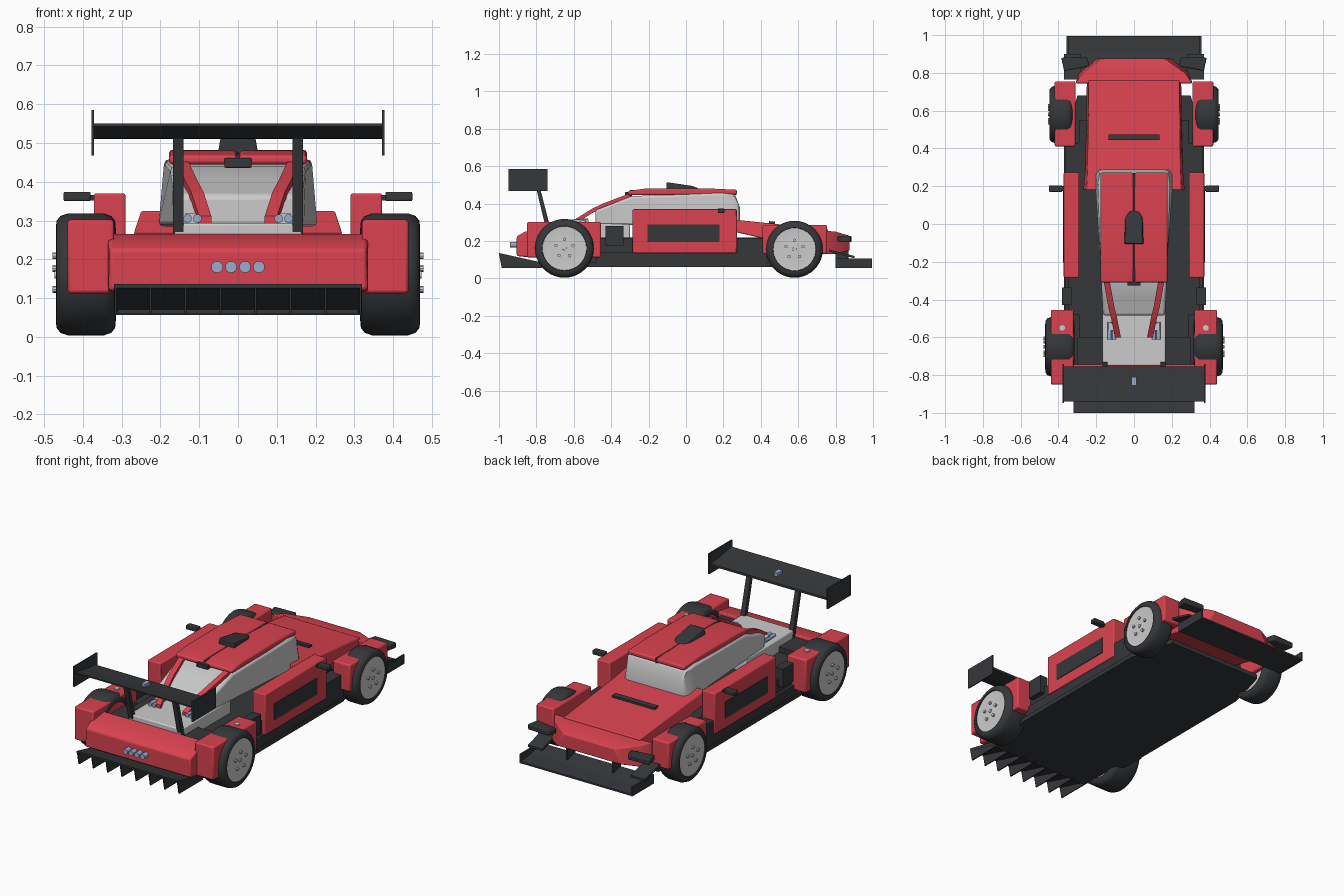
import bpy, bmesh
from math import radians, cos, sin, pi, atan2, hypot

if "Cube" in bpy.data.objects:
    bpy.data.objects.remove(bpy.data.objects["Cube"])


def material(name, col):
    m = bpy.data.materials.new(name)
    m.diffuse_color = (*col, 1)
    m.use_nodes = True
    m.node_tree.nodes["Principled BSDF"].inputs["Base Color"].default_value = m.diffuse_color
    return m


RED = material("red_paint", (0.70, 0.055, 0.08))
DARK = material("dark_plastic", (0.035, 0.038, 0.042))
BLUE = material("lamp_blue", (0.32, 0.42, 0.62))


def finish(bm, name, mat=None, bevel=0, mirror=False, smooth=False):
    bmesh.ops.recalc_face_normals(bm, faces=bm.faces)
    me = bpy.data.meshes.new(name)
    bm.to_mesh(me)
    bm.free()
    ob = bpy.data.objects.new(name, me)
    bpy.context.collection.objects.link(ob)
    if mat:
        me.materials.append(mat)
    if mirror:
        ob.modifiers.new("mirror", "MIRROR")
    if bevel:
        b = ob.modifiers.new("bevel", "BEVEL")
        b.width, b.segments, b.limit_method = bevel, 2, 'ANGLE'
    if smooth or bevel:
        bpy.ops.object.select_all(action='DESELECT')
        ob.select_set(True)
        bpy.context.view_layer.objects.active = ob
        bpy.ops.object.shade_smooth_by_angle(angle=radians(35))
    return ob


def skin(rings, closed=False):
    """Bridge equal-length rings of points; cap the ends unless closed."""
    bm = bmesh.new()
    vs = [[bm.verts.new(p) for p in r] for r in rings]
    n, k = len(vs), len(vs[0])
    for i in range(n if closed else n - 1):
        a, b = vs[i], vs[(i + 1) % n]
        for j in range(k):
            bm.faces.new((a[j], a[(j + 1) % k], b[(j + 1) % k], b[j]))
    if not closed:
        bm.faces.new(vs[0])
        bm.faces.new(vs[-1])
    return bm


def prism(name, prof, x0, x1, mat=None, **kw):
    """Side profile of (y, z) points extruded along x."""
    return finish(skin([[(x, y, z) for y, z in prof] for x in (x0, x1)]), name, mat, **kw)


def box(name, x0, x1, y0, y1, z0, z1, mat=None, **kw):
    return prism(name, [(y0, z0), (y1, z0), (y1, z1), (y0, z1)], x0, x1, mat, **kw)


def loft(name, secs, mat=None, **kw):
    """Trapezoid sections (y, half width bottom, half width top, z bottom, z top)."""
    return finish(skin([[(-b, y, z0), (b, y, z0), (t, y, z1), (-t, y, z1)]
                        for y, b, t, z0, z1 in secs]), name, mat, **kw)


def plan(name, pts, z0, z1, mat=None, **kw):
    """Outline of (x, y) points extruded upward."""
    return finish(skin([[(x, y, z) for x, y in pts] for z in (z0, z1)]), name, mat, **kw)


def lathe_x(name, prof, y, z, mat=None, n=40):
    """Closed profile of (x, radius) points spun about a wheel axle."""
    rings = [[(x, y + r * cos(a), z + r * sin(a)) for x, r in prof]
             for a in (2 * pi * i / n for i in range(n))]
    return finish(skin(rings, True), name, mat, mirror=True, smooth=True)


def rod(name, x, y0, y1, z, r, mat=None, **kw):
    return finish(skin([[(x + r * cos(a), y, z + r * sin(a)) for a in
                         (pi * i / 8 for i in range(16))] for y in (y0, y1)]),
                  name, mat, smooth=True, **kw)


# floor, tub and rear shelf
plan("floor", [(-.31, -.8), (.31, -.8), (.37, -.5), (.37, .42), (.3, .68),
               (-.3, .68), (-.37, .42), (-.37, -.5)], .06, .085, DARK)
box("tub", -.29, .29, -.62, .55, .08, .22, DARK)
box("sill", .28, .365, -.48, .43, .08, .14, DARK, mirror=True)
box("front_sill", .28, .365, .2, .43, .08, .215, DARK, mirror=True)
box("rear_sill", .28, .35, -.48, -.25, .08, .215, DARK, mirror=True)
box("rear_shelf", -.3, .3, -.76, -.6, .09, .25, DARK)
box("engine_deck", -.167, .167, -.75, -.3, .2, .293, bevel=.006)

# wheels
for tag, y, r, xi, xo in (("rear", -.65, .157, .315, .47), ("front", .58, .152, .325, .448)):
    z = r + .004
    lathe_x(tag + "_tyre", [(xi, r * .74), (xi + .002, r * .88), (xi + .012, r * .96), (xi + .03, r),
                            (xo - .03, r), (xo - .012, r * .96), (xo - .002, r * .88), (xo, r * .76),
                            (xo - .012, r * .73)], y, z, DARK)
    lathe_x(tag + "_rim", [(xi + .01, .001), (xi + .01, r * .75), (xo - .004, r * .76),
                           (xo - .006, r * .7), (xo - .001, r * .3), (xo - .001, .001)], y, z)
    for i in range(5):
        a = 2 * pi * i / 5 + .3
        lathe_x(tag + "_wheel_bolt", [(xo - .01, .0005), (xo - .01, .009), (xo + .008, .009), (xo + .008, .0005)],
                y + .048 * cos(a), z + .048 * sin(a), n=10)
    lathe_x(tag + "_hub_cap", [(xo - .01, .0005), (xo - .01, .012), (xo + .004, .01), (xo + .004, .0005)],
            y, z, n=12)

# fenders, doors and their fittings
box("rear_fender", .32, .44, -.85, -.455, .112, .302, RED, mirror=True, bevel=.008)
box("front_fender", .31, .42, .41, .755, .13, .285, RED, mirror=True, bevel=.008)
box("door", .29, .372, -.285, .272, .135, .37, RED, mirror=True, bevel=.006)
box("door_panel", .36, .376, -.205, .18, .195, .288, DARK, mirror=True)
box("mirror_arm", .36, .39, .175, .2, .352, .366, DARK, mirror=True)
box("mirror", .38, .45, .17, .205, .35, .374, DARK, mirror=True, bevel=.004)
box("side_intake", .33, .38, -.43, -.335, .175, .28, DARK, mirror=True)
plan("fuel_cap", [(.38 + .015 * cos(pi * i / 6), -.55 + .015 * sin(pi * i / 6)) for i in range(12)],
     .295, .309, mirror=True)

# hood and nose
loft("hood", [(.18, .27, .25, .265, .325), (.30, .258, .245, .24, .31), (.76, .25, .24, .13, .262)],
     RED, bevel=.005)
loft("nose", [(.745, .31, .31, .13, .255), (.80, .29, .27, .13, .25), (.875, .2, .16, .15, .228)],
     RED, bevel=.005)
prism("hood_vent", [(.445, .28), (.475, .277), (.475, .303), (.445, .306)], -.135, .135, DARK)
plan("headlight", [(.235, .835), (.37, .81), (.385, .88), (.25, .885)], .195, .228, DARK,
     mirror=True, bevel=.006)
prism("canard", [(.765, .155), (.9, .12), (.9, .108), (.765, .143)], .28, .37, DARK, mirror=True)

# front splitter
prism("splitter", [(.805, .056), (.995, .056), (.995, .066), (.9, .075), (.805, .1)], -.355, .355, DARK)
box("splitter_end", .348, .357, .8, .995, .055, .107, DARK, mirror=True)
box("splitter_mount", .14, .15, .8, .87, .08, .17, DARK, mirror=True)

# cabin glass, roof halves, scoop
loft("cabin_glass", [(-.485, .16, .165, .285, .365), (-.38, .165, .17, .285, .405),
                     (-.29, .17, .175, .285, .44), (.19, .205, .19, .285, .458),
                     (.262, .205, .182, .285, .45), (.288, .19, .175, .285, .38)], bevel=.012)
prism("roof_half", [(-.31, .445), (-.31, .468), (-.22, .48), (.1, .482), (.272, .474), (.272, .448)],
      .003, .178, RED, mirror=True, bevel=.008)
box("roof_seam", -.005, .005, -.3, .27, .445, .472, DARK)
loft("roof_scoop", [(-.105, .052, .045, .472, .515), (.03, .05, .04, .472, .495),
                    (.068, .03, .025, .472, .482)], DARK, bevel=.005)
box("rear_camera", -.035, .035, -.325, -.29, .436, .461, DARK, bevel=.003)

# red rails running down from the roof to the engine deck
finish(skin([[(x - .016, y, z - .012), (x + .016, y, z - .012), (x + .016, y, z + .012), (x - .016, y, z + .012)]
             for x, y, z in ((.085, -.60, .3), (.105, -.5, .362), (.12, -.44, .39), (.145, -.3, .443))]),
       "rear_rail", RED, mirror=True)
for x in (.105, .13):
    rod("exhaust", x, -.612, -.52, .305, .011, BLUE, mirror=True)
box("exhaust_mount", .1, .135, -.565, -.525, .29, .32, mirror=True)

# rear bumper and lamps
loft("rear_bumper", [(-.905, .335, .33, .12, .225), (-.86, .335, .335, .115, .25),
                     (-.745, .34, .34, .115, .267)], RED, bevel=.008)
for i in range(4):
    rod("tail_lamp", -.054 + .036 * i, -.942, -.89, .18, .015, BLUE)

# diffuser
prism("diffuser", [(-1, .136), (-1, .126), (-.77, .062), (-.77, .085)], -.32, .32, DARK)
for i in range(8):
    x = -.316 + .632 * i / 7
    prism("diffuser_fin", [(-1, .13), (-.985, .056), (-.77, .056), (-.77, .075)], x - .003, x + .003, DARK)

# rear wing
prism("rear_wing", [(-.94, .55), (-.94, .543), (-.84, .512), (-.755, .51), (-.755, .522), (-.84, .532)],
      -.375, .375, DARK)
box("wing_endplate", .371, .378, -.948, -.74, .468, .585, DARK, mirror=True)
prism("wing_strut", [(-.745, .25), (-.72, .25), (-.79, .52), (-.81, .52)], .14, .168, DARK, mirror=True)
box("wing_lamp", -.012, .012, -.855, -.81, .525, .55, BLUE)
